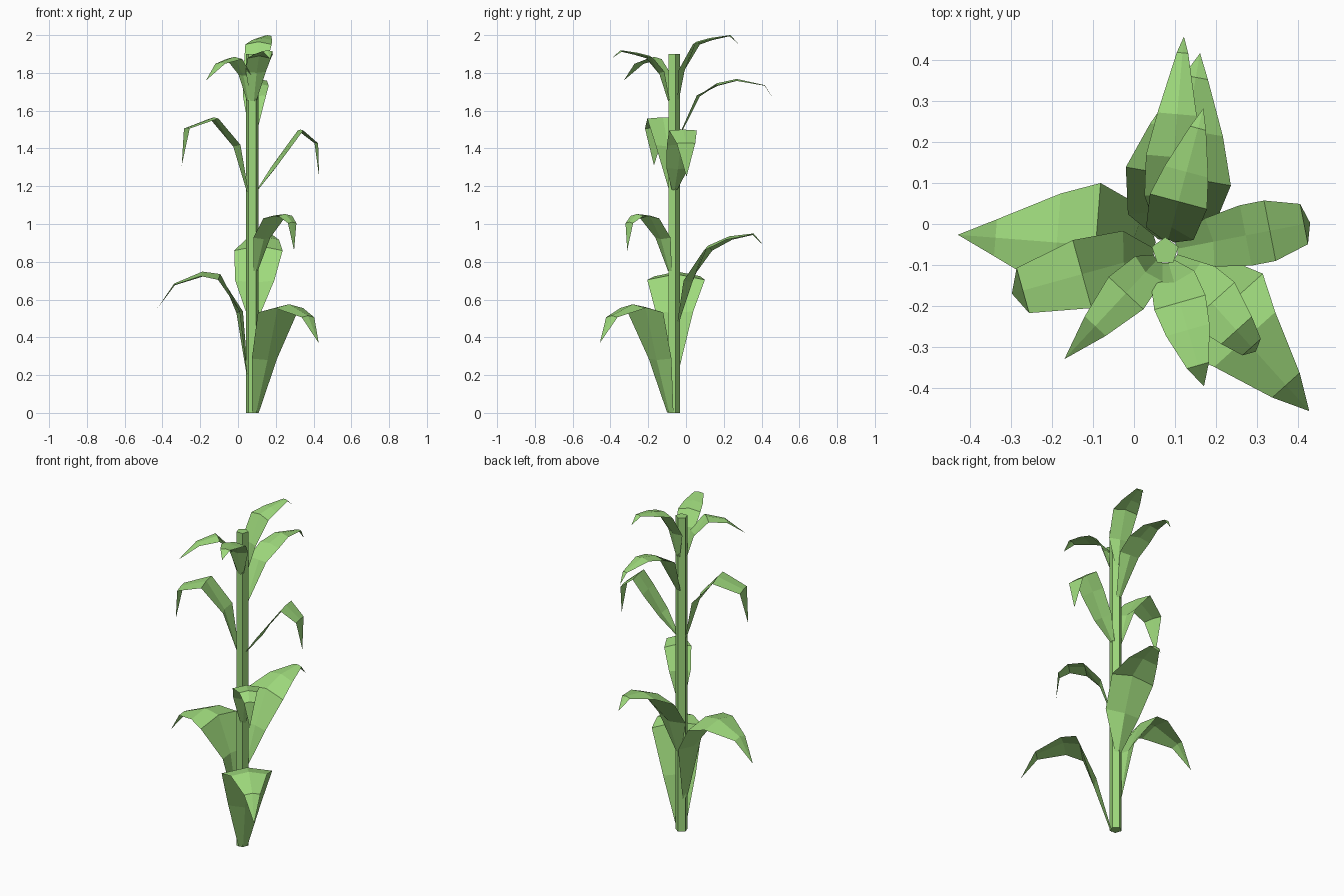
import bpy, math
from mathutils import Vector

if "Cube" in bpy.data.objects:
    bpy.data.objects.remove(bpy.data.objects["Cube"])

STEM = Vector((0.076, -0.066, 0))

green = bpy.data.materials.new("leaf green")
green.diffuse_color = (0.34, 0.69, 0.2, 1)
green.use_nodes = True
green.node_tree.nodes["Principled BSDF"].inputs["Base Color"].default_value = green.diffuse_color


def make(name, verts, faces):
    me = bpy.data.meshes.new(name)
    me.from_pydata(verts, [], faces)
    me.materials.append(green)
    ob = bpy.data.objects.new(name, me)
    bpy.context.collection.objects.link(ob)
    return ob


def leaf(name, azimuth, path, fold=0.28, droop=0.2):
    """Blade cupped round the stalk below its bend (third row) and ridged beyond it.
    path holds (distance from stem, height, half width)."""
    a = math.radians(azimuth)
    out = Vector((math.cos(a), math.sin(a), 0))
    side = Vector((-out.y, out.x, 0))
    up = Vector((0, 0, 1))
    verts, faces = [], []
    n = len(path)
    for i, (r, z, w) in enumerate(path):
        p, q = path[max(i - 1, 0)], path[min(i + 1, n - 1)]
        t = Vector((q[0] - p[0], q[1] - p[1])).normalized()
        mid = STEM + out * r + up * z
        if i == n - 1:                      # pointed tip
            verts.append(mid)
            break
        if i < 2:
            lift = (up * t.x - out * t.y) * (w * fold)
        else:
            lift = -up * (w * droop)
        for v in (mid + side * w + lift, mid, mid - side * w + lift):
            verts.append(Vector((v.x, v.y, max(v.z, 0))))
    for i in range(n - 1):
        b = 3 * i
        for k in (0, 1):
            if i < n - 2:
                faces.append((b + k, b + k + 1, b + k + 4, b + k + 3))
            else:
                faces.append((b + k, b + k + 1, b + 3))
    return make(name, verts, faces)


# five-sided stalk
ring = [(STEM.x + 0.034 * math.cos(math.radians(90 + 72 * i)),
         STEM.y + 0.034 * math.sin(math.radians(90 + 72 * i))) for i in range(5)]
make("stalk", [(x, y, z) for z in (0, 1.9) for x, y in ring],
     [(i, (i + 1) % 5, (i + 1) % 5 + 5, i + 5) for i in range(5)]
     + [(4, 3, 2, 1, 0), (5, 6, 7, 8, 9)])

# lower leaves
leaf("leaf_front_right_low", -48, [(.03, 0, .025), (.12, .28, .09), (.2, .56, .14),
                                   (.29, .575, .10), (.44, .515, .045), (.525, .37, 0)])
leaf("leaf_left_low", 175.5, [(.03, .2, .02), (.085, .53, .10), (.17, .735, .153),
                              (.265, .748, .12), (.415, .685, .045), (.507, .55, 0)])
leaf("leaf_back_low", 80, [(.03, .48, .02), (.10, .69, .105), (.185, .885, .13),
                           (.30, .935, .09), (.43, .95, .03), (.49, .88, 0)])
leaf("leaf_front_right_mid", -48, [(.03, .75, .015), (.09, .92, .06), (.17, 1.045, .075),
                                   (.26, 1.053, .05), (.315, 1.01, .03), (.33, .86, 0)])
# middle leaves
leaf("leaf_right_mid", 11, [(.03, 1.18, .015), (.12, 1.29, .06), (.20, 1.42, .075),
                            (.26, 1.5, .075), (.345, 1.43, .05), (.36, 1.25, 0)], 0.2, 0.06)
leaf("leaf_left_mid", 195.5, [(.03, 1.17, .015), (.105, 1.41, .075), (.21, 1.565, .086),
                              (.36, 1.51, .057), (.388, 1.31, 0)], 0.28, 0.08)
leaf("leaf_back_mid", 85, [(.03, 1.46, .015), (.14, 1.675, .062), (.23, 1.745, .067),
                           (.335, 1.768, .048), (.485, 1.735, .014), (.525, 1.67, 0)], 0.2)
# upper leaves
leaf("leaf_front_left_top", 227, [(.03, 1.65, .015), (.07, 1.785, .045), (.14, 1.885, .058),
                                  (.25, 1.855, .035), (.36, 1.76, 0)])
leaf("leaf_front_top", -74, [(.03, 1.65, .015), (.08, 1.8, .055), (.13, 1.89, .065),
                             (.2, 1.907, .055), (.29, 1.92, .028), (.343, 1.875, 0)])
leaf("leaf_back_top", 75, [(.03, 1.66, .015), (.06, 1.81, .06), (.125, 1.965, .072),
                           (.2, 1.985, .055), (.31, 2.0, .02), (.36, 1.95, 0)])
